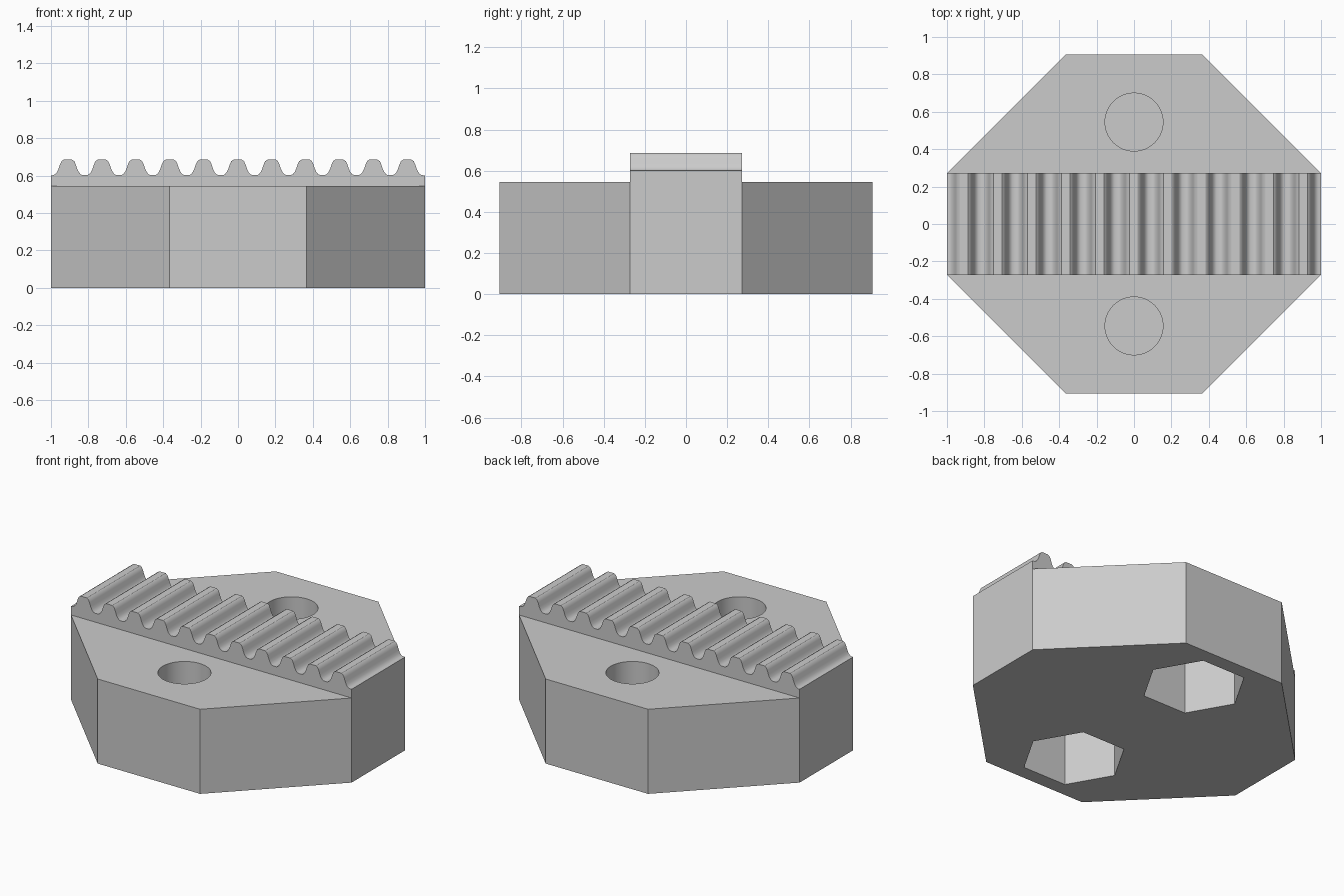
import bpy, bmesh, math
from mathutils import Vector

cube = bpy.data.objects.get("Cube")
if cube:
    bpy.data.objects.remove(cube, do_unlink=True)

# Single flat colour
grey = bpy.data.materials.new("light grey")
grey.use_nodes = True
colour = (0.6, 0.6, 0.6, 1)
grey.diffuse_color = colour
grey.node_tree.nodes["Principled BSDF"].inputs["Base Color"].default_value = colour

BODY_TOP = 0.545
RACK_Y = 0.272
HOLE_Y = 0.545
PITCH = 0.1815


def extrude(name, points, direction):
    """Close an outline into a face and extrude it into a solid."""
    bm = bmesh.new()
    face = bm.faces.new([bm.verts.new(p) for p in points])
    result = bmesh.ops.extrude_face_region(bm, geom=[face], use_keep_orig=True)
    moved = [g for g in result["geom"] if isinstance(g, bmesh.types.BMVert)]
    bmesh.ops.translate(bm, verts=moved, vec=Vector(direction))
    bmesh.ops.recalc_face_normals(bm, faces=bm.faces)
    mesh = bpy.data.meshes.new(name)
    bm.to_mesh(mesh)
    bm.free()
    obj = bpy.data.objects.new(name, mesh)
    bpy.context.collection.objects.link(obj)
    mesh.materials.append(grey)
    return obj


def activate(obj):
    bpy.ops.object.select_all(action="DESELECT")
    obj.select_set(True)
    bpy.context.view_layer.objects.active = obj


def cut(target, sides, radius, y, bottom, top):
    """Cut a vertical round or hexagonal pocket."""
    ring = [(radius * math.cos(math.tau * i / sides),
             y + radius * math.sin(math.tau * i / sides), bottom)
            for i in range(sides)]
    cutter = extrude("pocket_cutter", ring, (0, 0, top - bottom))
    cutter.hide_render = True
    mod = target.modifiers.new("pocket", "BOOLEAN")
    mod.operation = "DIFFERENCE"
    mod.solver = "EXACT"
    mod.object = cutter
    activate(target)
    bpy.ops.object.modifier_apply(modifier=mod.name)
    bpy.data.objects.remove(cutter, do_unlink=True)


# Octagonal clamp body
quarter = [(1, RACK_Y), (0.365, 0.907)]
outline = quarter + [(-x, y) for x, y in reversed(quarter)]
outline += [(-x, -y) for x, y in outline]
body = extrude("clamp_body", [(x, y, 0) for x, y in outline], (0, 0, BODY_TOP))

# Screw holes above nut pockets, split by a thin web
for y in (-HOLE_Y, HOLE_Y):
    cut(body, 48, 0.155, y, 0.385, 0.7)
    cut(body, 6, 0.31, y, -0.1, 0.365)

# Toothed belt rack: half a tooth, mirrored and repeated
half = [(0.022, 0.685), (0.034, 0.677), (0.042, 0.66), (0.05, 0.636),
        (0.058, 0.619), (0.068, 0.607), (0.079, 0.602)]
tooth = [(-d, z) for d, z in reversed(half)] + half
profile = [(-1, BODY_TOP), (-1, 0.601)]
for i in range(-5, 6):
    profile += [(i * PITCH - 0.002 + d, z) for d, z in tooth]
profile += [(1, 0.601), (1, BODY_TOP)]
rack = extrude("toothed_rack", [(x, -RACK_Y, z) for x, z in profile],
               (0, 2 * RACK_Y, 0))

for obj in (body, rack):
    activate(obj)
    bpy.ops.object.shade_smooth_by_angle(angle=math.radians(32))
